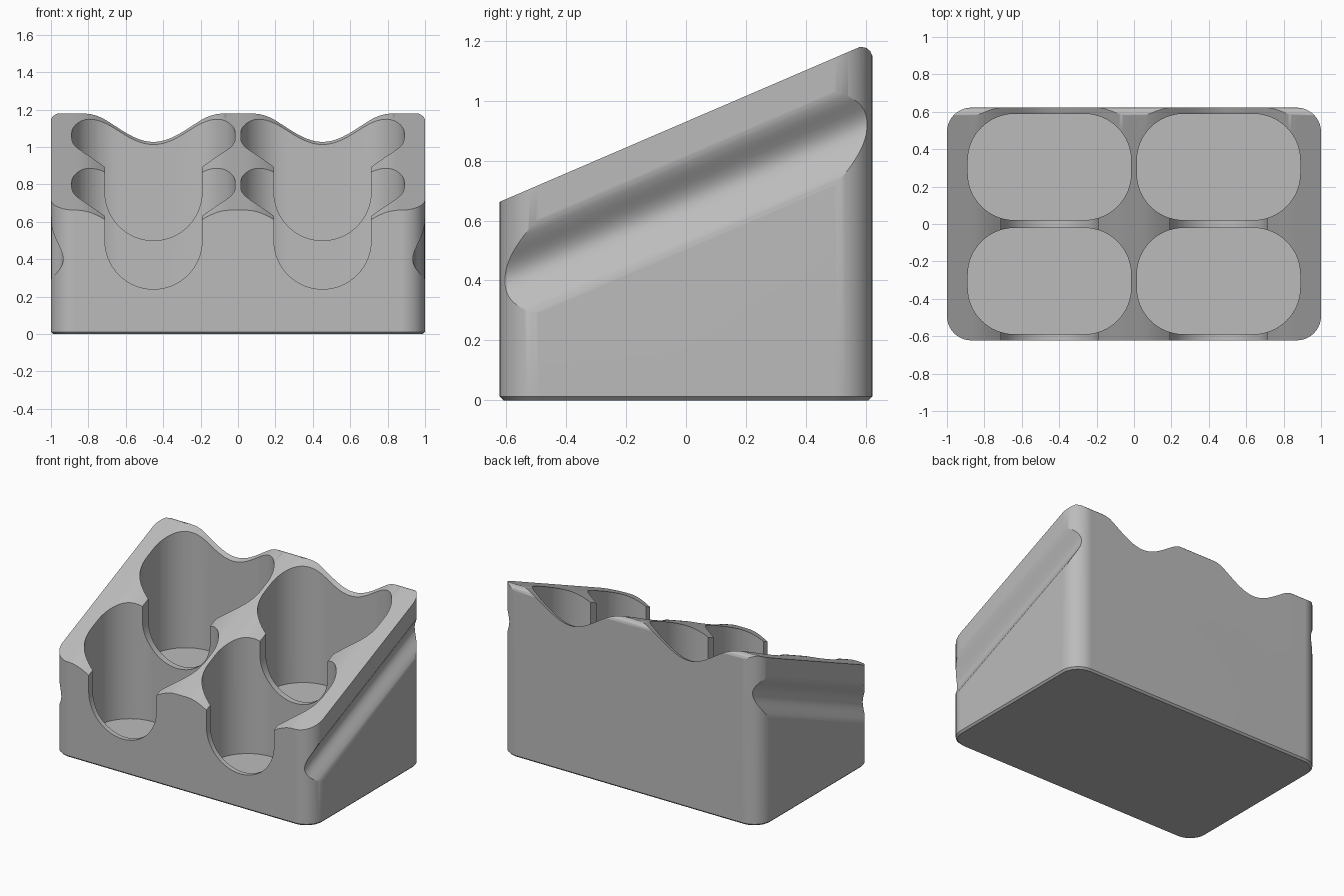
import bpy, bmesh, math
from mathutils import Vector

cube = bpy.data.objects.get("Cube")
if cube:
    bpy.data.objects.remove(cube, do_unlink=True)

SLOPE = 0.43
HALF_X, HALF_Y = 1.0, 0.622
POCKET_X, ROW_Y = 0.452, 0.305

gray = bpy.data.materials.new("plain gray")
gray.use_nodes = True
gray.diffuse_color = (0.5, 0.5, 0.5, 1)
gray.node_tree.nodes["Principled BSDF"].inputs["Base Color"].default_value = (0.5, 0.5, 0.5, 1)


def loft(name, rings):
    """Closed solid through rings of equal point count."""
    bm = bmesh.new()
    loops = [[bm.verts.new(p) for p in ring] for ring in rings]
    for a, b in zip(loops, loops[1:]):
        for i in range(len(a)):
            j = (i + 1) % len(a)
            bm.faces.new((a[i], a[j], b[j], b[i]))
    bm.faces.new(loops[0][::-1])
    bm.faces.new(loops[-1])
    bmesh.ops.recalc_face_normals(bm, faces=bm.faces)
    mesh = bpy.data.meshes.new(name)
    bm.to_mesh(mesh)
    bm.free()
    mesh.materials.append(gray)
    obj = bpy.data.objects.new(name, mesh)
    bpy.context.collection.objects.link(obj)
    return obj


def prism(name, points, sweep):
    points = [Vector(p) for p in points]
    return loft(name, [points, [p + Vector(sweep) for p in points]])


def rounded_rect(cx, cy, hx, hy, r, z, steps=16):
    pts = []
    for k, (sx, sy) in enumerate([(1, 1), (-1, 1), (-1, -1), (1, -1)]):
        for i in range(steps + 1):
            a = math.pi / 2 * (k + i / steps)
            pts.append((cx + sx * (hx - r) + r * math.cos(a),
                        cy + sy * (hy - r) + r * math.sin(a), z))
    return pts


# Block with rounded upright corners and a fine bottom chamfer
block = loft("wedge_holder", [
    rounded_rect(0, 0, HALF_X - 0.012, HALF_Y - 0.012, 0.118, 0),
    rounded_rect(0, 0, HALF_X, HALF_Y, 0.13, 0.012),
    rounded_rect(0, 0, HALF_X, HALF_Y, 0.13, 1.3)])
cutters = []

# Sloping top with two shallow valleys
START = -0.9
SWEEP = (0, 1.8, 1.8 * SLOPE)


def top_height(x):
    t = min(1, abs(abs(x) - POCKET_X) / 0.41)
    return 0.93 - 0.17 * (1 + math.cos(math.pi * t)) / 2


edge = [-1.2] + [-0.9 + 1.8 * i / 90 for i in range(91)] + [1.2]
wave = [(x, START, top_height(x) + SLOPE * START) for x in edge]
cutters.append(prism("top_cutter", wave + [(1.2, START, 3), (-1.2, START, 3)], SWEEP))

# Softened top edge along the back
back = [(-1.2, y, z) for y, z in
        [(0.55, 1.178), (0.585, 1.18), (0.603, 1.176), (0.615, 1.166),
         (0.622, 1.15), (0.7, 1.1), (0.7, 1.6), (0.55, 1.6)]]
cutters.append(prism("back_edge_cutter", back, (2.4, 0, 0)))

# Sloping grooves on both sides
for side in (-1, 1):
    groove = []
    for i in range(25):
        t = -1 + i / 12
        depth = 0.066 * (1 + math.cos(math.pi * t)) / 2 - 0.0005
        groove.append((side * (HALF_X - depth), START,
                       0.66 + SLOPE * START + 0.165 * t))
    top, low = groove[-1][2], groove[0][2]
    groove += [(side * 1.2, START, top), (side * 1.2, START, low)]
    cutters.append(prism("groove_cutter", groove, SWEEP))

# Four flat-floored pockets, each with a round-bottomed slot in its front wall
for row_y, floor, slot_z in ((-ROW_Y, 0.08, 0.50), (ROW_Y, 0.34, 0.76)):
    for cx in (-POCKET_X, POCKET_X):
        cutters.append(loft("pocket_cutter", [
            rounded_rect(cx, row_y, 0.437, 0.284, 0.25, z) for z in (floor, 2)]))
        y0 = row_y - 0.4
        slot = [(cx + 0.26 * math.cos(a), y0, slot_z + 0.26 * math.sin(a))
                for a in (math.pi * (1 + i / 32) for i in range(33))]
        slot += [(cx + 0.26, y0, 2), (cx - 0.26, y0, 2)]
        cutters.append(prism("slot_cutter", slot, (0, 0.4, 0)))

bpy.ops.object.select_all(action="DESELECT")
block.select_set(True)
bpy.context.view_layer.objects.active = block
for cutter in cutters:
    cutter.hide_render = True
    mod = block.modifiers.new("cut", "BOOLEAN")
    mod.operation = "DIFFERENCE"
    mod.solver = "EXACT"
    mod.object = cutter
    bpy.ops.object.modifier_apply(modifier=mod.name)
for cutter in cutters:
    bpy.data.objects.remove(cutter, do_unlink=True)

bpy.ops.object.shade_smooth_by_angle(angle=math.radians(25))
soft = block.modifiers.new("even_shading", "WEIGHTED_NORMAL")
soft.keep_sharp = True
